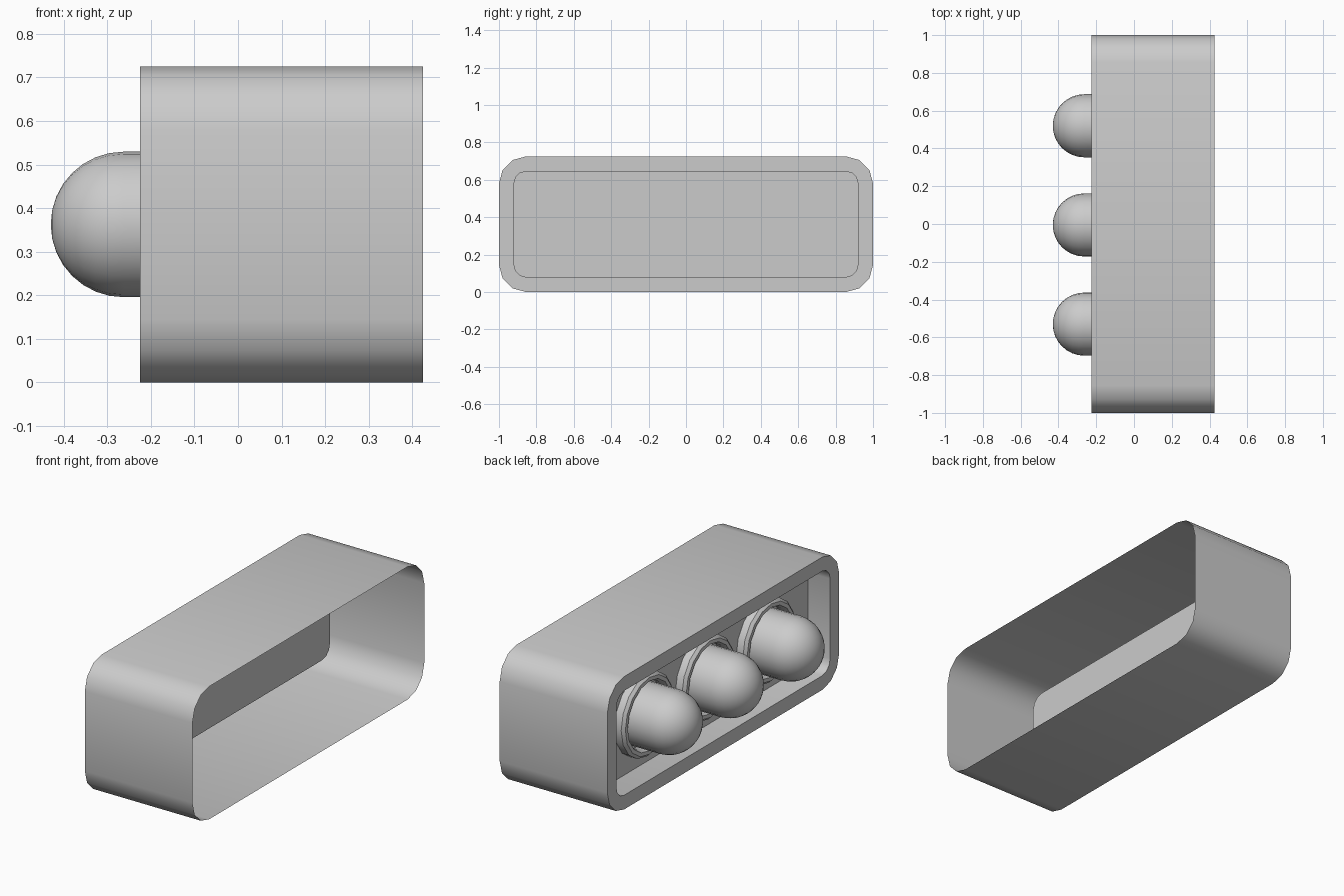
import bpy
import bmesh
from math import sin, cos, pi, radians

if "Cube" in bpy.data.objects:
    bpy.data.objects.remove(bpy.data.objects["Cube"])

MID_Z = 0.3625


def rounded_loop(x, half_y, half_z, r, steps=3):
    """Rounded rectangle in the y-z plane."""
    pts = []
    for k, (sy, sz) in enumerate([(1, 1), (-1, 1), (-1, -1), (1, -1)]):
        for i in range(steps + 1):
            a = pi / 2 * (k + i / steps)
            pts.append((x, sy * (half_y - r) + r * cos(a),
                        MID_Z + sz * (half_z - r) + r * sin(a)))
    return pts


def circle_loop(x, y, r, n):
    return [(x, y + r * cos(2 * pi * i / n), MID_Z + r * sin(2 * pi * i / n))
            for i in range(n)]


def loft(name, loops, cap=False, angle=35):
    """Bridge successive loops, running from +x towards -x on the outside."""
    bm = bmesh.new()
    rings = [[bm.verts.new(p) for p in loop] for loop in loops]
    n = len(rings[0])
    for a, b in zip(rings, rings[1:]):
        for i in range(n):
            j = (i + 1) % n
            bm.faces.new((a[i], b[i], b[j], a[j]))
    if cap:
        bm.faces.new(rings[-1][::-1])
    bmesh.ops.remove_doubles(bm, verts=bm.verts, dist=1e-5)
    me = bpy.data.meshes.new(name)
    bm.to_mesh(me)
    bm.free()
    ob = bpy.data.objects.new(name, me)
    bpy.context.collection.objects.link(ob)
    bpy.ops.object.select_all(action='DESELECT')
    ob.select_set(True)
    bpy.context.view_layer.objects.active = ob
    bpy.ops.object.shade_smooth_by_angle(angle=radians(angle))
    return ob


# Housing: open at the back, flat rim, recessed panel
loft("housing", [
    rounded_loop(0.425, 1.0, 0.3625, 0.145),
    rounded_loop(-0.225, 1.0, 0.3625, 0.145),
    rounded_loop(-0.225, 0.922, 0.285, 0.067),
    rounded_loop(-0.09, 0.922, 0.285, 0.067),
], cap=True)

for i, y in enumerate((0.52, -0.005, -0.53)):
    # Collar: raised ring around the base of each bulb
    collar = [(-0.09, 0.225), (-0.13, 0.225), (-0.145, 0.21),
              (-0.145, 0.19), (-0.12, 0.18), (-0.09, 0.18)]
    loft(f"collar_{i + 1}", [circle_loop(x, y, r, 16) for x, r in collar])

    # Bulb: straight barrel with a hemispherical tip
    radius, centre = 0.167, -0.263
    profile = [(-0.09, radius)]
    profile += [(centre - radius * sin(k * pi / 16), radius * cos(k * pi / 16))
                for k in range(9)]
    loft(f"bulb_{i + 1}", [circle_loop(x, y, r, 24) for x, r in profile])
